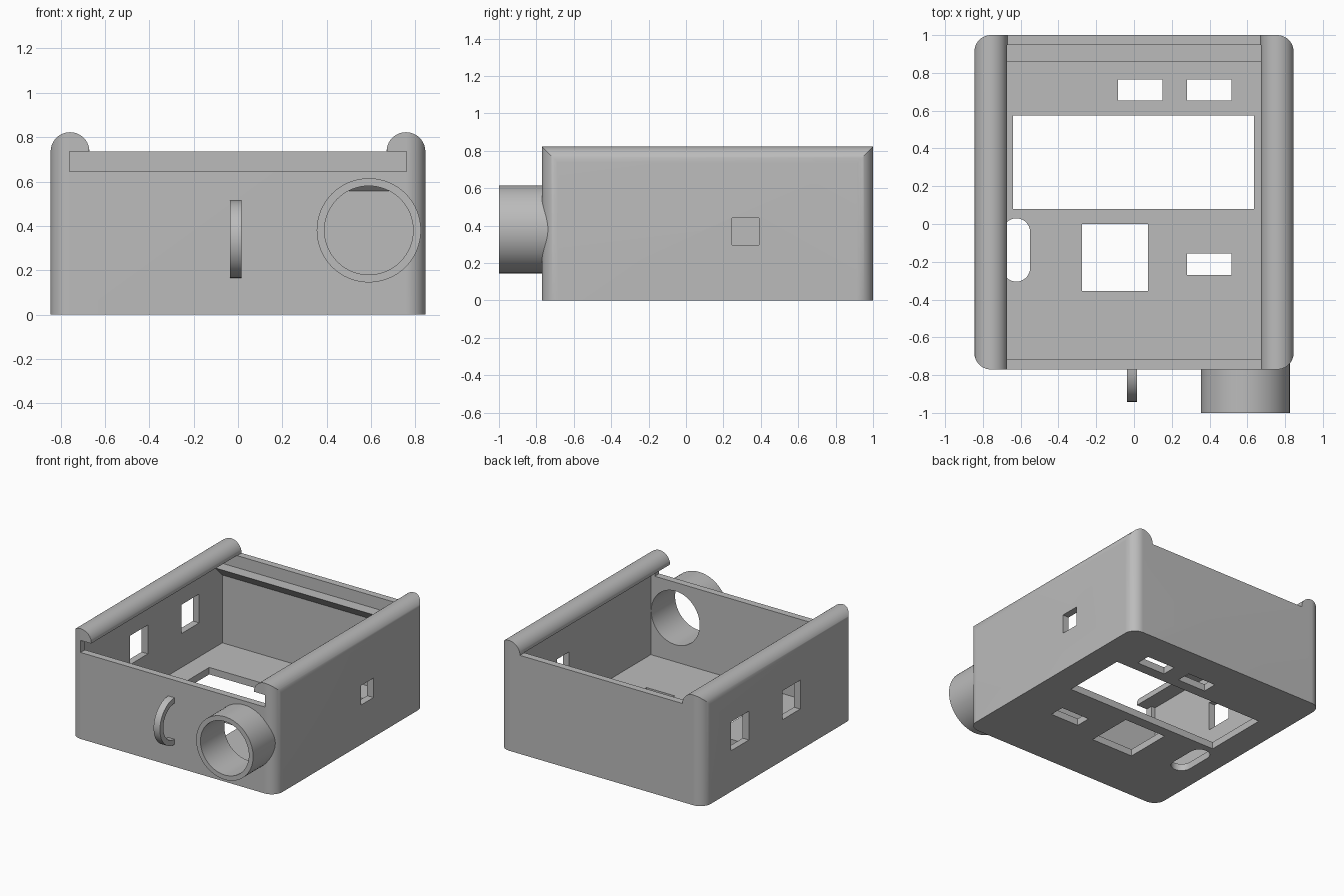
import bpy, bmesh
from math import sin, cos, pi
from mathutils import Vector

if "Cube" in bpy.data.objects:
    bpy.data.objects.remove(bpy.data.objects["Cube"], do_unlink=True)

grey = bpy.data.materials.new("plain grey")
grey.use_nodes = True
grey.diffuse_color = (0.5, 0.5, 0.5, 1)
grey.node_tree.nodes["Principled BSDF"].inputs["Base Color"].default_value = (0.5, 0.5, 0.5, 1)


def arc(cu, cv, r, start, end, n=20):
    """Points on an arc; angles are in half turns."""
    steps = [pi * (start + (end - start) * i / n) for i in range(n + 1)]
    return [(cu + r * cos(a), cv + r * sin(a)) for a in steps]


def prism(name, points, axis, low, high):
    """Extrude a closed profile along the x, y or z axis."""
    place = {"x": lambda u, v: (low, u, v),
             "y": lambda u, v: (u, low, v),
             "z": lambda u, v: (u, v, low)}[axis]
    bm = bmesh.new()
    face = bm.faces.new([bm.verts.new(place(u, v)) for u, v in points])
    new = bmesh.ops.extrude_face_region(bm, geom=[face])["geom"]
    shift = Vector([(high - low) * (axis == a) for a in "xyz"])
    bmesh.ops.translate(bm, vec=shift, verts=[g for g in new if isinstance(g, bmesh.types.BMVert)])
    bmesh.ops.recalc_face_normals(bm, faces=bm.faces)
    mesh = bpy.data.meshes.new(name)
    bm.to_mesh(mesh)
    bm.free()
    mesh.materials.append(grey)
    obj = bpy.data.objects.new(name, mesh)
    bpy.context.collection.objects.link(obj)
    return obj


def rect(u0, u1, v0, v1):
    return [(u0, v0), (u1, v0), (u1, v1), (u0, v1)]


def combine(target, tool, operation="DIFFERENCE"):
    """Apply a boolean and delete the tool."""
    mod = target.modifiers.new("cut", "BOOLEAN")
    mod.object, mod.operation, mod.solver = tool, operation, "EXACT"
    graph = bpy.context.evaluated_depsgraph_get()
    mesh = bpy.data.meshes.new_from_object(target.evaluated_get(graph))
    target.modifiers.clear()
    target.data = mesh
    bpy.data.objects.remove(tool, do_unlink=True)


# Overall dimensions
W, FRONT, BACK, WALL = 0.845, -0.77, 1.0, 0.052
RIM, SLOT, R = 0.735, 0.645, 0.0875
inner = W - WALL
rail_x = W - R

# Body block with a half-round rail along both sides
section = [(-W, 0), (W, 0)] + arc(rail_x, RIM, R, 0, 1) + arc(-rail_x, RIM, R, 0, 1)
case = prism("case", section, "y", FRONT, BACK)

# Round the upright corners
c = R
plan = (arc(W - c, BACK - c, c, 0, .5) + arc(c - W, BACK - c, c, .5, 1)
        + arc(c - W, FRONT + c, c, 1, 1.5) + arc(W - c, FRONT + c, c, 1.5, 2))
combine(case, prism("corner_tool", plan, "z", -0.1, 1), "INTERSECT")


# Hollow interior and lid slot through the front, both passing under the rails
def under_rails(half, bottom):
    gap = rail_x - R + 0.003
    right = [(half, bottom), (half, RIM), (gap, RIM), (gap, 1)]
    return right + [(-u, v) for u, v in reversed(right)]


combine(case, prism("cavity", under_rails(inner, WALL), "y", FRONT + WALL, BACK - WALL))
combine(case, prism("lid_slot", under_rails(0.76, SLOT), "y", FRONT - 0.1, FRONT + WALL + 0.02))

# Floor openings
for hole in [(-0.085, 0.15, 0.655, 0.765), (0.28, 0.515, 0.655, 0.765),
             (-0.64, 0.635, 0.08, 0.575), (-0.275, 0.075, -0.355, 0),
             (0.28, 0.515, -0.27, -0.155)]:
    combine(case, prism("floor_hole", rect(*hole), "z", -0.1, 0.15))
pill = arc(-0.623, -0.043, 0.073, 0, 1) + arc(-0.623, -0.232, 0.073, 1, 2)
combine(case, prism("floor_slot", pill, "z", -0.1, 0.15))

# Side wall openings
for y0, y1 in [(-0.14, 0.07), (0.465, 0.675)]:
    combine(case, prism("side_window", rect(y0, y1, 0.305, 0.52), "x", -1, -0.7))
combine(case, prism("side_port", rect(0.245, 0.39, 0.295, 0.44), "x", 0.7, 1))

# Round spout on the front, bored through the wall
tube = prism("front_tube", arc(0.59, 0.38, 0.235, 0, 1.96875, 63), "y", -1, FRONT + WALL)
for part in (case, tube):
    combine(part, prism("bore", arc(0.59, 0.38, 0.2, 0, 1.96875, 63), "y", -1.1, -0.6))

# Lid ledge with sloped underside on the back wall
y = BACK - WALL + 0.003
ledge = prism("back_ledge", [(y, SLOT), (0.86, SLOT), (y, SLOT - 0.09)], "x", -inner, inner)

# Half-ring hook on the front
ring = arc(FRONT + 0.003, 0.34, 0.175, .5, 1.5) + arc(FRONT + 0.003, 0.34, 0.135, 1.5, .5)
hook = prism("front_hook", ring, "x", -0.037, 0.015)

# Smooth the curves, keep edges sharp
bpy.ops.object.select_all(action="DESELECT")
for part in (case, tube, ledge, hook):
    part.select_set(True)
bpy.context.view_layer.objects.active = case
bpy.ops.object.shade_smooth_by_angle(angle=pi / 6)
